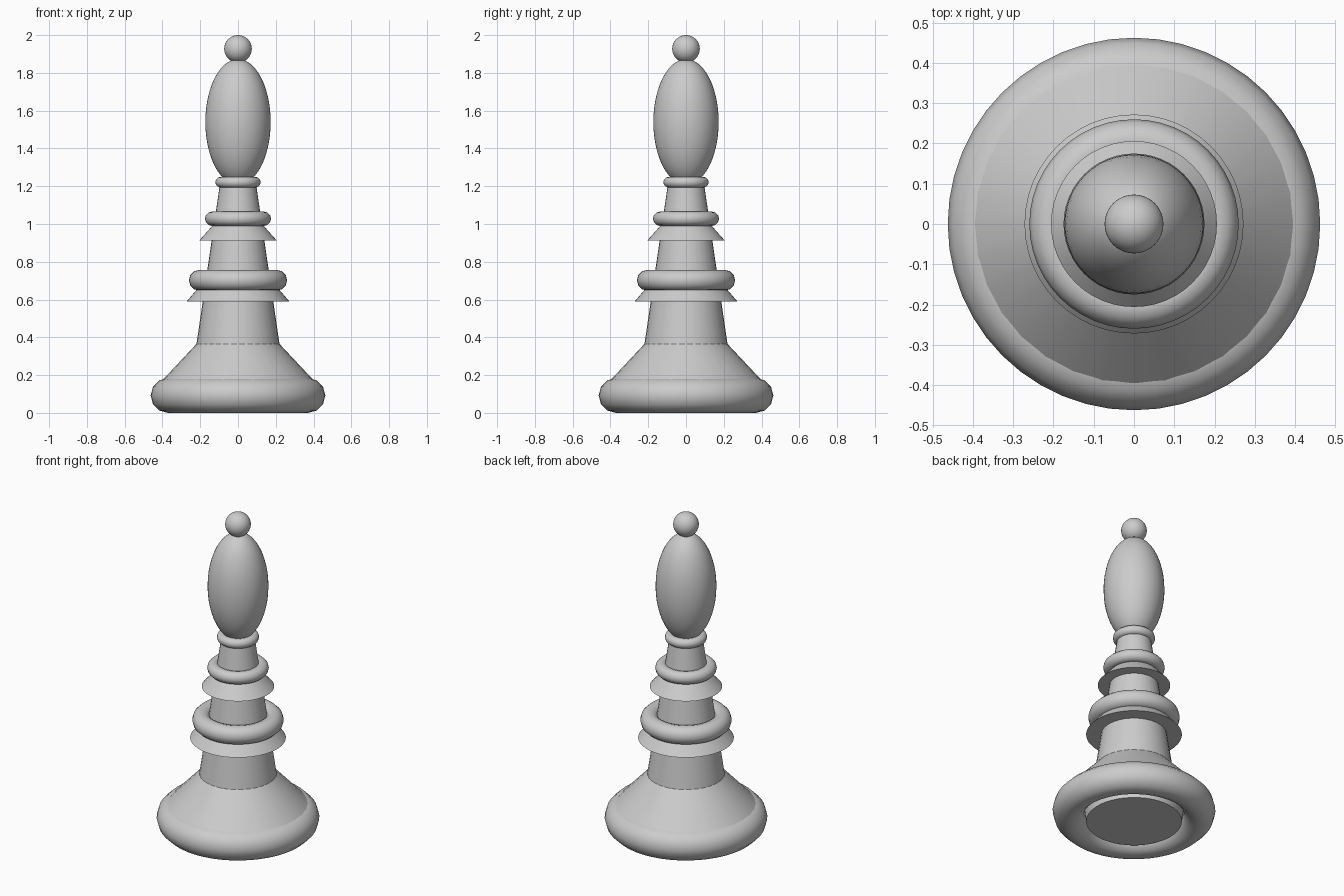
import bpy
from math import radians

if "Cube" in bpy.data.objects:
    bpy.data.objects.remove(bpy.data.objects["Cube"])


def finish(name):
    ob = bpy.context.object
    ob.name = name
    bpy.ops.object.shade_smooth_by_angle(angle=radians(35))
    return ob


def cone(name, z0, r0, z1, r1, sides=48):
    bpy.ops.mesh.primitive_cone_add(vertices=sides, radius1=r0, radius2=r1,
                                    depth=z1 - z0, location=(0, 0, (z0 + z1) / 2))
    return finish(name)


def ring(name, z, outer, minor):
    bpy.ops.mesh.primitive_torus_add(major_radius=outer - minor, minor_radius=minor,
                                     major_segments=48, minor_segments=12,
                                     location=(0, 0, z))
    return finish(name)


def ball(name, z, r, half_height):
    bpy.ops.mesh.primitive_uv_sphere_add(segments=48, ring_count=24, radius=1,
                                         location=(0, 0, z))
    bpy.context.object.scale = (r, r, half_height)
    return finish(name)


# base: rounded foot, recessed underside plug and sloping shoulder
ring("base_ring", 0.0925, 0.4625, 0.0925)
cone("base_plug", 0.02, 0.272, 0.12, 0.285)
cone("base_shoulder", 0.15, 0.422, 0.365, 0.22, 32)

# single tapering stem
cone("stem", 0.34, 0.2235, 1.25, 0.09, 32)

# collars, each pair a flared skirt under a ring
cone("lower_skirt", 0.59, 0.272, 0.70, 0.178)
ring("lower_collar", 0.702, 0.26, 0.055)
cone("upper_skirt", 0.912, 0.206, 1.01, 0.118)
ring("upper_collar", 1.028, 0.175, 0.038)
ring("neck_collar", 1.221, 0.12, 0.029)

# head and finial
ball("head", 1.54, 0.173, 0.333)
ball("finial", 1.927, 0.073, 0.073)
